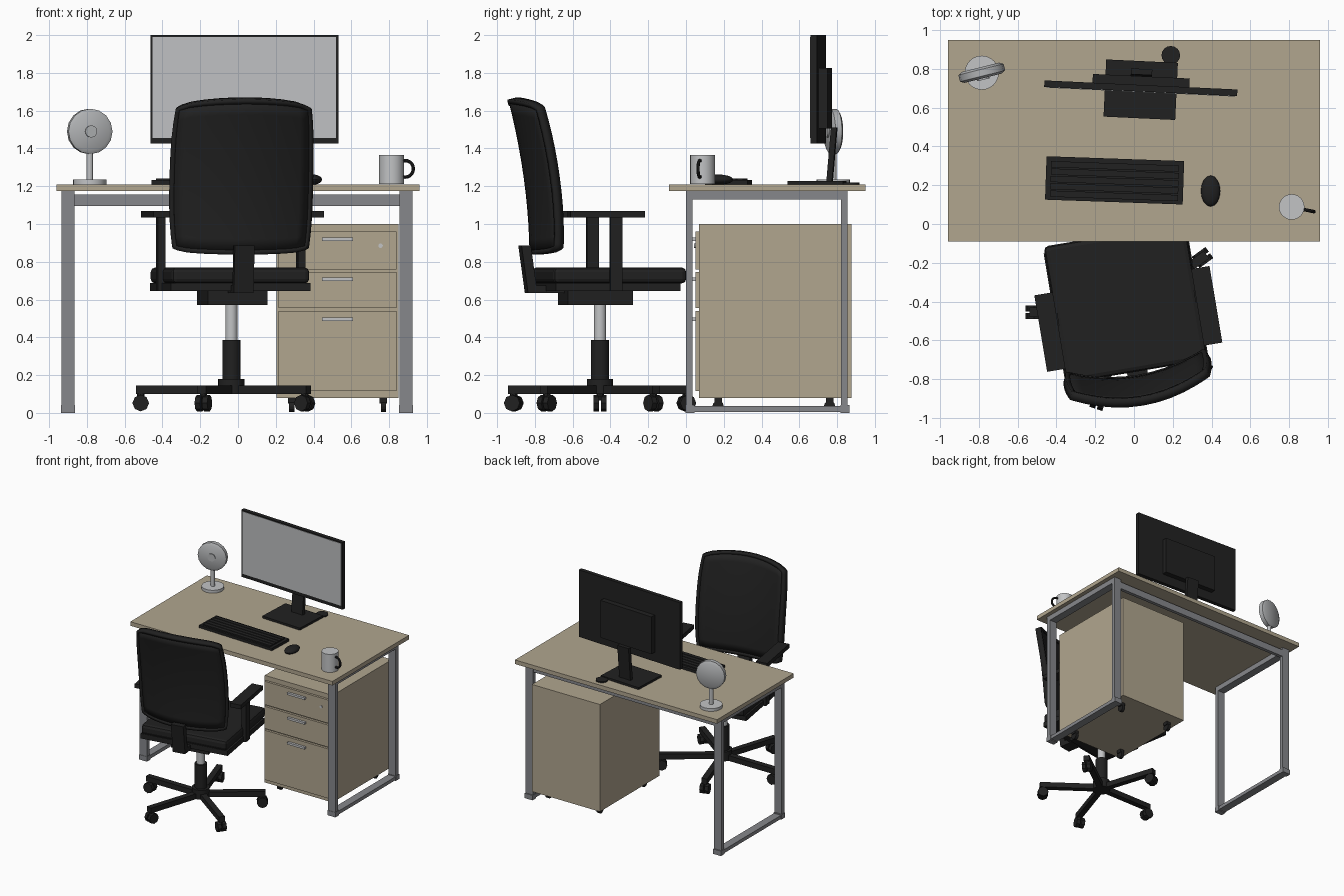
import bpy, bmesh, math
from mathutils import Matrix, Vector

if "Cube" in bpy.data.objects:
    bpy.data.objects.remove(bpy.data.objects["Cube"])

T = Matrix.Translation
I = Matrix.Identity(4)


def material(name, r, g, b):
    m = bpy.data.materials.new(name)
    m.diffuse_color = (r, g, b, 1)
    m.use_nodes = True
    m.node_tree.nodes["Principled BSDF"].inputs["Base Color"].default_value = m.diffuse_color
    return m


WOOD = material("wood", 0.44, 0.38, 0.275)
STEEL = material("steel_grey", 0.24, 0.245, 0.26)
LIGHT = material("light_grey", 0.54, 0.55, 0.56)
FAN = material("fan_grey", 0.45, 0.46, 0.47)
SCREEN = material("screen_grey", 0.52, 0.53, 0.54)
BLACK = material("black", 0.015, 0.015, 0.015)


def add(name, bm, mat, m=I, smooth=False):
    bmesh.ops.recalc_face_normals(bm, faces=bm.faces)
    me = bpy.data.meshes.new(name)
    bm.to_mesh(me)
    bm.free()
    me.materials.append(mat)
    ob = bpy.data.objects.new(name, me)
    bpy.context.collection.objects.link(ob)
    ob.matrix_world = m
    if smooth:
        bpy.context.view_layer.objects.active = ob
        ob.select_set(True)
        bpy.ops.object.shade_smooth_by_angle(angle=math.radians(40))
        ob.select_set(False)
    return ob


def box(name, x, y, z, mat, m=I, bevel=0, lean=0):
    """Box from (min, max) ranges; lean shifts the top along y."""
    bm = bmesh.new()
    bmesh.ops.create_cube(bm, size=1)
    for v in bm.verts:
        top = v.co.z > 0
        v.co = Vector((x[v.co.x > 0], y[v.co.y > 0], z[top]))
        v.co.y += lean if top else 0
    if bevel:
        bmesh.ops.bevel(bm, geom=bm.edges[:], offset=bevel, segments=2, affect='EDGES', profile=0.5)
    return add(name, bm, mat, m)


def cyl(name, c, r, h, mat, m=I, axis='Z', n=24, r2=None):
    """Cylinder centred on c along an axis."""
    bm = bmesh.new()
    bmesh.ops.create_cone(bm, cap_ends=True, segments=n, radius1=r, radius2=r if r2 is None else r2, depth=h)
    rot = {'Z': I, 'Y': Matrix.Rotation(math.pi / 2, 4, 'X'), 'X': Matrix.Rotation(math.pi / 2, 4, 'Y')}[axis]
    bmesh.ops.transform(bm, matrix=T(c) @ rot, verts=bm.verts)
    return add(name, bm, mat, m, smooth=n > 12)


def turned(x, y, deg):
    return T((x, y, 0)) @ Matrix.Rotation(math.radians(deg), 4, 'Z')


# Desk top and steel frame
box("desk_top", (-0.96, 0.96), (-0.09, 0.95), (1.175, 1.21), WOOD)
for side, cx in (("left", -0.9), ("right", 0.89)):
    xs = (cx - 0.034, cx + 0.034)
    for end, y0 in (("front", 0.0), ("back", 0.82)):
        box(f"{side}_{end}_post", xs, (y0, y0 + 0.035), (0.035, 1.14), STEEL)
        box(f"{side}_{end}_foot", (xs[0] - 0.003, xs[1] + 0.003), (y0 - 0.003, y0 + 0.045), (0, 0.042), STEEL)
    box(f"{side}_top_rail", xs, (0, 0.855), (1.13, 1.175), STEEL)
    box(f"{side}_floor_rail", xs, (0.04, 0.82), (0.006, 0.036), STEEL)
box("back_crossbar", (-0.87, 0.86), (0.82, 0.85), (1.095, 1.155), STEEL)

# Drawer cabinet on castors
box("cabinet_body", (0.205, 0.85), (0.07, 0.875), (0.08, 1.0), WOOD)
for i, (z0, z1, hz) in enumerate(((0.76, 0.96, 0.92), (0.555, 0.745, 0.708), (0.115, 0.54, 0.495))):
    box(f"drawer_front_{i}", (0.215, 0.84), (0.05, 0.07), (z0, z1), WOOD)
    box(f"drawer_handle_{i}", (0.445, 0.61), (0.03, 0.05), (hz - 0.009, hz + 0.009), LIGHT)
cyl("drawer_lock", (0.755, 0.047, 0.885), 0.012, 0.008, LIGHT, axis='Y', n=12)
for x in (0.285, 0.77):
    for y in (0.17, 0.76):
        cyl("cabinet_castor", (x, y, 0.035), 0.03, 0.028, BLACK, axis='X', n=12)
        box("cabinet_castor_mount", (x - 0.02, x + 0.02), (y - 0.02, y + 0.02), (0.05, 0.08), BLACK)

# Monitor
mon = turned(0.035, 0.70, -2.7)
box("monitor_panel", (-0.498, 0.498), (-0.017, 0.017), (1.425, 2.0), BLACK, mon)
box("monitor_screen", (-0.486, 0.486), (-0.02, -0.016), (1.455, 1.99), SCREEN, mon)
box("monitor_back_cover", (-0.25, 0.25), (0.016, 0.062), (1.505, 1.825), BLACK, mon)
box("monitor_neck", (-0.055, 0.055), (0.045, 0.075), (1.22, 1.51), BLACK, mon, lean=0.025)
box("monitor_base", (-0.185, 0.185), (-0.155, 0.14), (1.21, 1.228), BLACK, mon)
cyl("cable_grommet", (0.19, 0.87, 1.214), 0.048, 0.012, BLACK, n=16)

# Keyboard with raised key rows
kb = turned(-0.10, 0.225, -2)
box("keyboard_body", (-0.355, 0.355), (-0.112, 0.112), (1.21, 1.232), BLACK, kb)
for i in range(5):
    y = -0.08 + i * 0.038
    box(f"key_row_{i}", (-0.33, 0.33), (y - 0.016, y + 0.016), (1.23, 1.242), BLACK, kb)

# Mouse
bm = bmesh.new()
bmesh.ops.create_uvsphere(bm, u_segments=16, v_segments=10, radius=1)
bmesh.ops.scale(bm, vec=(0.05, 0.08, 0.027), verts=bm.verts)
add("mouse", bm, BLACK, T((0.395, 0.17, 1.235)), smooth=True)

# Mug with a bent handle
cyl("mug_body", (0.813, 0.088, 1.288), 0.066, 0.155, LIGHT)
bm = bmesh.new()
rings = []
for i in range(13):
    a = math.radians(-110 + 220 * i / 12)
    d = Vector((math.cos(a), 0, math.sin(a)))
    rings.append([bm.verts.new(d * (0.044 + 0.009 * math.cos(b)) + Vector((0, 0.009 * math.sin(b), 0)))
                  for b in (k * math.tau / 8 for k in range(8))])
for p, q in zip(rings, rings[1:]):
    for k in range(8):
        bm.faces.new((p[k], p[(k + 1) % 8], q[(k + 1) % 8], q[k]))
for end in (rings[0], rings[-1]):
    bm.faces.new(end)
add("mug_handle", bm, BLACK, turned(0.813, 0.088, -12) @ T((0.074, 0, 1.292)), smooth=True)

# Desk fan
fan = turned(-0.785, 0.78, 14)
cyl("fan_base", (0, 0, 1.222), 0.088, 0.025, LIGHT, fan)
cyl("fan_pole", (0, 0, 1.31), 0.017, 0.16, LIGHT, fan, n=12)
cyl("fan_head", (0, 0, 1.49), 0.12, 0.035, FAN, fan, 'Y', 16)
cyl("fan_front_rim", (0, -0.023, 1.49), 0.12, 0.012, FAN, fan, 'Y', 16, 0.1)
cyl("fan_back_rim", (0, 0.023, 1.49), 0.1, 0.012, FAN, fan, 'Y', 16, 0.12)
cyl("fan_hub", (0, -0.032, 1.49), 0.032, 0.01, FAN, fan, 'Y', 16)

# Chair star base with castors
for i in range(5):
    leg = turned(-0.035, -0.455, 180 + 72 * i)
    box(f"chair_leg_{i}", (0.02, 0.505), (-0.024, 0.024), (0.10, 0.145), BLACK, leg)
    cyl(f"chair_castor_stem_{i}", (0.48, 0, 0.09), 0.02, 0.05, BLACK, leg, n=8)
    for y in (-0.02, 0.02):
        cyl(f"chair_castor_{i}", (0.48, y, 0.052), 0.044, 0.03, BLACK, leg, 'Y', 8)

# Chair column and mechanism
ch = turned(-0.035, -0.455, 9.5)
cyl("chair_hub", (0, 0, 0.14), 0.07, 0.08, BLACK, ch)
cyl("chair_column", (0, 0, 0.28), 0.048, 0.21, BLACK, ch)
cyl("chair_gas_lift", (0, 0, 0.48), 0.032, 0.2, LIGHT, ch)
box("chair_mechanism", (-0.16, 0.16), (-0.2, 0.15), (0.57, 0.65), BLACK, ch)

# Seat, back bracket and arms
box("seat_pan", (-0.375, 0.375), (-0.3, 0.37), (0.645, 0.688), BLACK, ch)
box("seat_cushion", (-0.37, 0.37), (-0.31, 0.405), (0.685, 0.77), BLACK, ch, bevel=0.025)
box("back_bracket", (-0.053, 0.053), (-0.395, -0.345), (0.635, 0.885), BLACK, ch, lean=-0.035)
box("back_bracket_bar", (-0.053, 0.053), (-0.37, -0.15), (0.635, 0.675), BLACK, ch)
for s in (-1, 1):
    box("arm_post", (s * 0.376 - 0.02, s * 0.376 + 0.02), (-0.01, 0.055), (0.645, 1.04), BLACK, ch)
    box("arm_pad", (s * 0.41 - 0.048, s * 0.41 + 0.048), (-0.235, 0.165), (1.035, 1.07), BLACK, ch)

# Curved backrest: thick rim around a thinner panel
US = [-1, -0.94] + [-0.8 + 0.2 * i for i in range(9)] + [0.94, 1]
VS = [0, 0.03] + [0.1 + 0.1 * i for i in range(9)] + [0.97, 1]


def back_point(u, v):
    top = 1.665 - 0.03 * u * u - 0.02 * u ** 10
    bottom = 0.838 + 0.015 * u * u + 0.02 * u ** 10
    x = u * (0.377 - 0.02 * abs(2 * v - 1) ** 3)
    y = -0.35 - 0.116 * v ** 1.9 + (0.075 + 0.015 * v) * u * u
    return Vector((x, y, bottom + (top - bottom) * v))


def backrest(name, rim, thickness):
    bm = bmesh.new()
    g = [[bm.verts.new(back_point(u, v)) for u in US] for v in VS]
    n = len(VS) - 1
    for j in range(n):
        for i in range(n):
            if ((i in (0, n - 1)) or (j in (0, n - 1))) == rim:
                bm.faces.new((g[j][i], g[j][i + 1], g[j + 1][i + 1], g[j + 1][i]))
    bmesh.ops.delete(bm, geom=[v for v in bm.verts if not v.link_faces], context='VERTS')
    ob = add(name, bm, BLACK, ch, smooth=True)
    mod = ob.modifiers.new("thickness", 'SOLIDIFY')
    mod.thickness, mod.offset = thickness, 0


backrest("backrest_rim", True, 0.046)
backrest("backrest_panel", False, 0.034)
